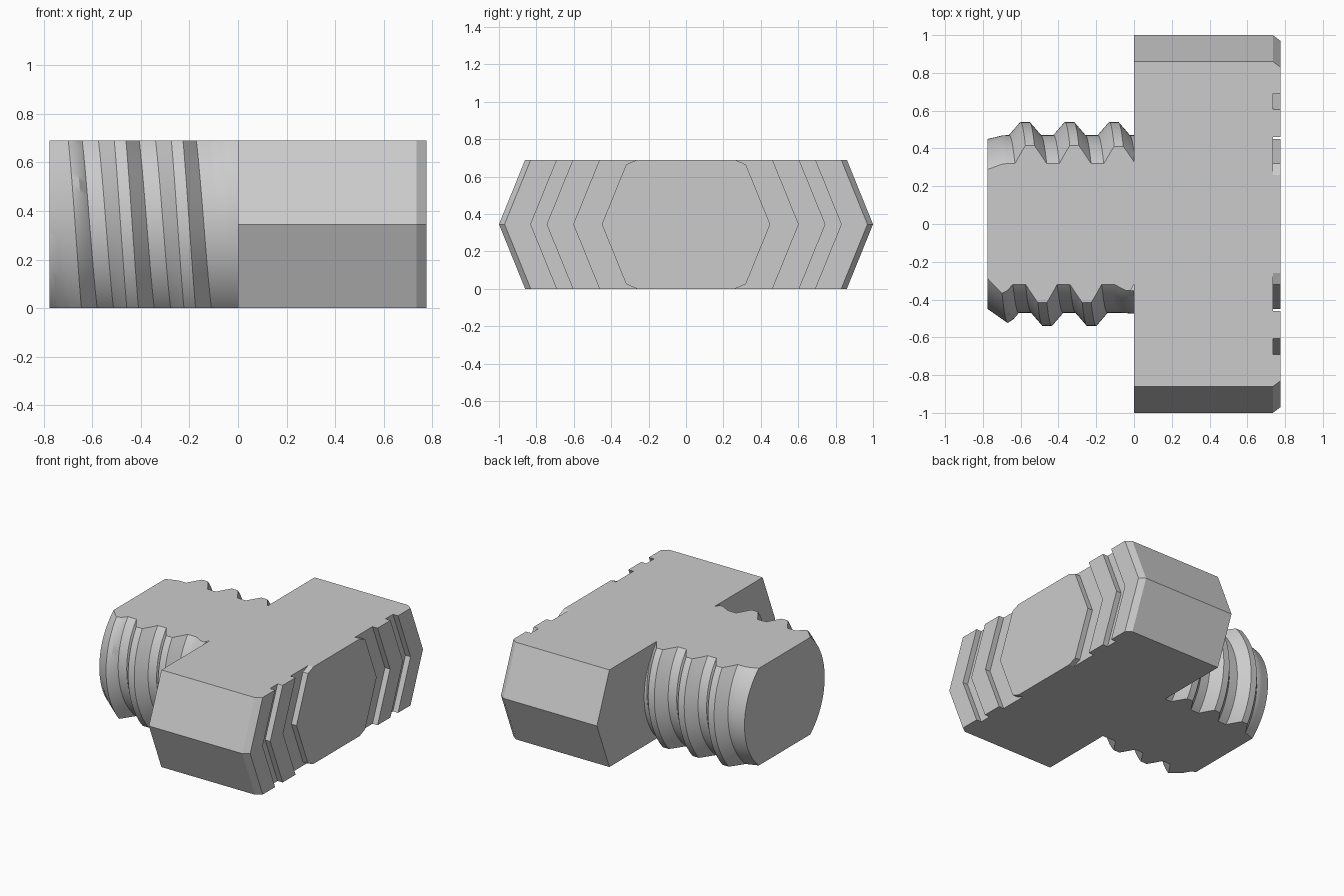
import bpy, bmesh
from math import radians, sin, cos, pi

cube = bpy.data.objects.get("Cube")
if cube:
    bpy.data.objects.remove(cube, do_unlink=True)

HEIGHT, MID = 0.69, 0.345
END, FLOOR = 0.775, 0.735          # outer face and groove floor of the head

steel = bpy.data.materials.new("plain grey steel")
steel.use_nodes = True
GREY = (0.6, 0.6, 0.6, 1)
steel.diffuse_color = GREY
steel.node_tree.nodes["Principled BSDF"].inputs["Base Color"].default_value = GREY


def finish(bm, name):
    bmesh.ops.recalc_face_normals(bm, faces=bm.faces[:])
    mesh = bpy.data.meshes.new(name)
    bm.to_mesh(mesh)
    bm.free()
    mesh.materials.append(steel)
    obj = bpy.data.objects.new(name, mesh)
    bpy.context.collection.objects.link(obj)
    return obj


def prism(name, near, x0, far, x1):
    """Solid between two matching (y, z) outlines at x0 and x1."""
    bm = bmesh.new()
    a = [bm.verts.new((x0, y, z)) for y, z in near]
    b = [bm.verts.new((x1, y, z)) for y, z in far]
    bm.faces.new(a)
    bm.faces.new(b)
    for i in range(len(a)):
        j = (i + 1) % len(a)
        bm.faces.new((a[i], a[j], b[j], b[i]))
    return finish(bm, name)


def arrow(tip, side=1):
    """Three points of a sloping end, widest at mid height."""
    return [(side * (tip - 0.14), 0), (side * tip, MID), (side * (tip - 0.14), HEIGHT)]


def band(outer, inner, side):
    return arrow(outer, side) + arrow(inner, side)[::-1]


# Head block
hexagon = arrow(1) + arrow(1, -1)[::-1]
prism("head_block", hexagon, 0, hexagon, FLOOR)

# Raised chevron ribs on the outer face, mirrored front and back
for side, word in ((1, "back"), (-1, "front")):
    prism(word + "_outer_rib", band(1, 0.83, side), FLOOR, band(0.97, 0.83, side), END)
    rib = band(0.745, 0.6, side)
    prism(word + "_inner_rib", rib, FLOOR, rib, END)

# Central pad with small clipped corners
half = [(0.26, 0), (0.32, 0.025), (0.45, MID), (0.32, HEIGHT - 0.025), (0.26, HEIGHT)]
pad = half + [(-y, z) for y, z in reversed(half)]
prism("centre_pad", pad, FLOOR, pad, END)

# Threaded shank
PITCH, START, ROOT, DEPTH = 0.235, -0.775, 0.47, 0.07
CREST, FOOT = 0.024, 0.084         # half widths of the ridge at its top and base
SEGMENTS = 120


def clamp(v):
    return max(0, min(1, v))


def radius(x, centre):
    fade = clamp((centre + 0.756) / 0.05) * clamp((0.015 - centre) / 0.1)
    ridge = clamp((FOOT - abs(x - centre)) / (FOOT - CREST))
    base = min(ROOT, 0.45 + 0.24 * (x - START))
    return min(base + DEPTH * fade * ridge, 0.45 + 0.7 * (x - START))


def thread_line(theta):
    """Profile (x, radius) of the shank along one angle."""
    line = []
    offset = -0.577 + PITCH * theta / (2 * pi)
    for turn in range(-3, 5):
        centre = offset + turn * PITCH
        stops = (-PITCH / 2, -FOOT, -CREST, CREST, FOOT, PITCH / 2)
        for a, b in zip(stops, stops[1:]):
            for t in (0, 0.5):
                x = max(START, min(0, centre + a + (b - a) * t))
                line.append((x, radius(x, centre)))
    return line


bm = bmesh.new()
rings = []
for i in range(SEGMENTS):
    th = 2 * pi * i / SEGMENTS
    rings.append([bm.verts.new((x, r * cos(th), MID + r * sin(th))) for x, r in thread_line(th)])
# After a full revolution the ridge has advanced by one pitch (ten samples)
STEP = 10
for i in range(SEGMENTS):
    a, b = rings[i], rings[(i + 1) % SEGMENTS]
    shift = STEP if i == SEGMENTS - 1 else 0
    for k in range(len(a) - 1 - shift):
        bm.faces.new((a[k], a[k + 1], b[k + 1 + shift], b[k + shift]))
bmesh.ops.remove_doubles(bm, verts=bm.verts[:], dist=0.0002)
bmesh.ops.delete(bm, geom=[v for v in bm.verts if not v.link_faces], context='VERTS')

# Flat top and bottom of the shank
for z, up in ((0, -1), (HEIGHT, 1)):
    bmesh.ops.bisect_plane(bm, geom=bm.verts[:] + bm.edges[:] + bm.faces[:], dist=0.00001,
                           plane_co=(0, 0, z), plane_no=(0, 0, up), clear_outer=True)

# Close the flats and the ends with outlines read from the cut profile
def cut_y(x, side, z_up):
    """Edge of the flat at a given x, found from the thread radius."""
    y = side * 0.35
    return y


open_edges = [e for e in bm.edges if len(e.link_faces) == 1]


def on_plane(axis, value):
    return [e for e in open_edges if all(abs(v.co[axis] - value) < 0.0005 for v in e.verts)]


def bridge_strip(edges, axis):
    """Close a plane whose outline is two facing curves by joining their ends."""
    verts = {v for e in edges for v in e.verts}
    rows = []
    for side in (1, -1):
        row = [v for v in verts if v.co.y * side > 0]
        row.sort(key=lambda v: v.co[axis])
        rows.append(row)
    bm.faces.new(rows[0] + rows[1][::-1])


for z in (0, HEIGHT):
    bridge_strip(on_plane(2, z), 0)
for x in (START, 0):
    bridge_strip(on_plane(0, x), 2)
bmesh.ops.triangulate(bm, faces=[f for f in bm.faces if len(f.verts) > 4])

shank = finish(bm, "threaded_shank")
bpy.ops.object.select_all(action='DESELECT')
shank.select_set(True)
bpy.context.view_layer.objects.active = shank
bpy.ops.object.shade_smooth_by_angle(angle=radians(28))
